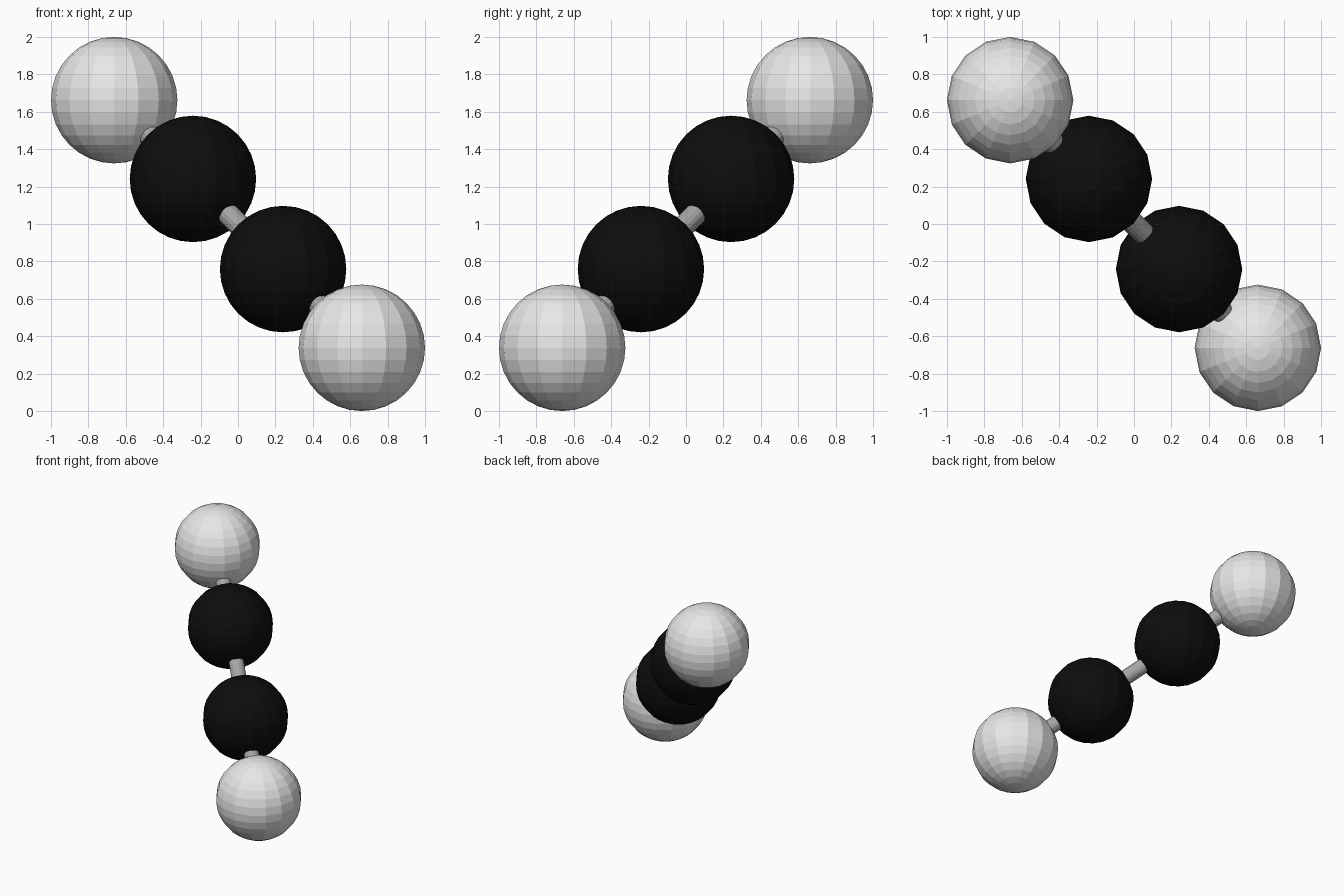
import bpy
from mathutils import Vector

if "Cube" in bpy.data.objects:
    bpy.data.objects.remove(bpy.data.objects["Cube"])

BALL_R = 0.338
ROD_R = 0.06


def make_mat(name, v):
    m = bpy.data.materials.new(name)
    m.diffuse_color = (v, v, v, 1)
    m.use_nodes = True
    m.node_tree.nodes["Principled BSDF"].inputs["Base Color"].default_value = m.diffuse_color
    return m


white = make_mat("white", 0.8)
black = make_mat("black", 0.004)
grey = make_mat("grey", 0.38)


def finish(name, mat):
    ob = bpy.context.object
    ob.name = name
    ob.data.materials.append(mat)


def ball(name, loc, mat):
    bpy.ops.mesh.primitive_uv_sphere_add(segments=16, ring_count=16,
                                         radius=BALL_R, location=loc)
    finish(name, mat)


def rod(name, a, b):
    d = b - a
    bpy.ops.mesh.primitive_cylinder_add(vertices=16, radius=ROD_R, depth=d.length,
                                        location=(a + b) / 2)
    bpy.context.object.rotation_euler = d.to_track_quat('Z', 'Y').to_euler()
    finish(name, grey)


# Four balls along the body diagonal, light at the ends and dark inside
centres = [Vector((-t, t, 1 + t)) for t in (0.662, 0.241, -0.241, -0.662)]
names = ["upper_end_ball", "upper_inner_ball", "lower_inner_ball", "lower_end_ball"]
for n, c, m in zip(names, centres, (white, black, black, white)):
    ball(n, c, m)

# Rods joining neighbouring balls
for n, a, b in zip(["upper_rod", "middle_rod", "lower_rod"], centres, centres[1:]):
    rod(n, a, b)
